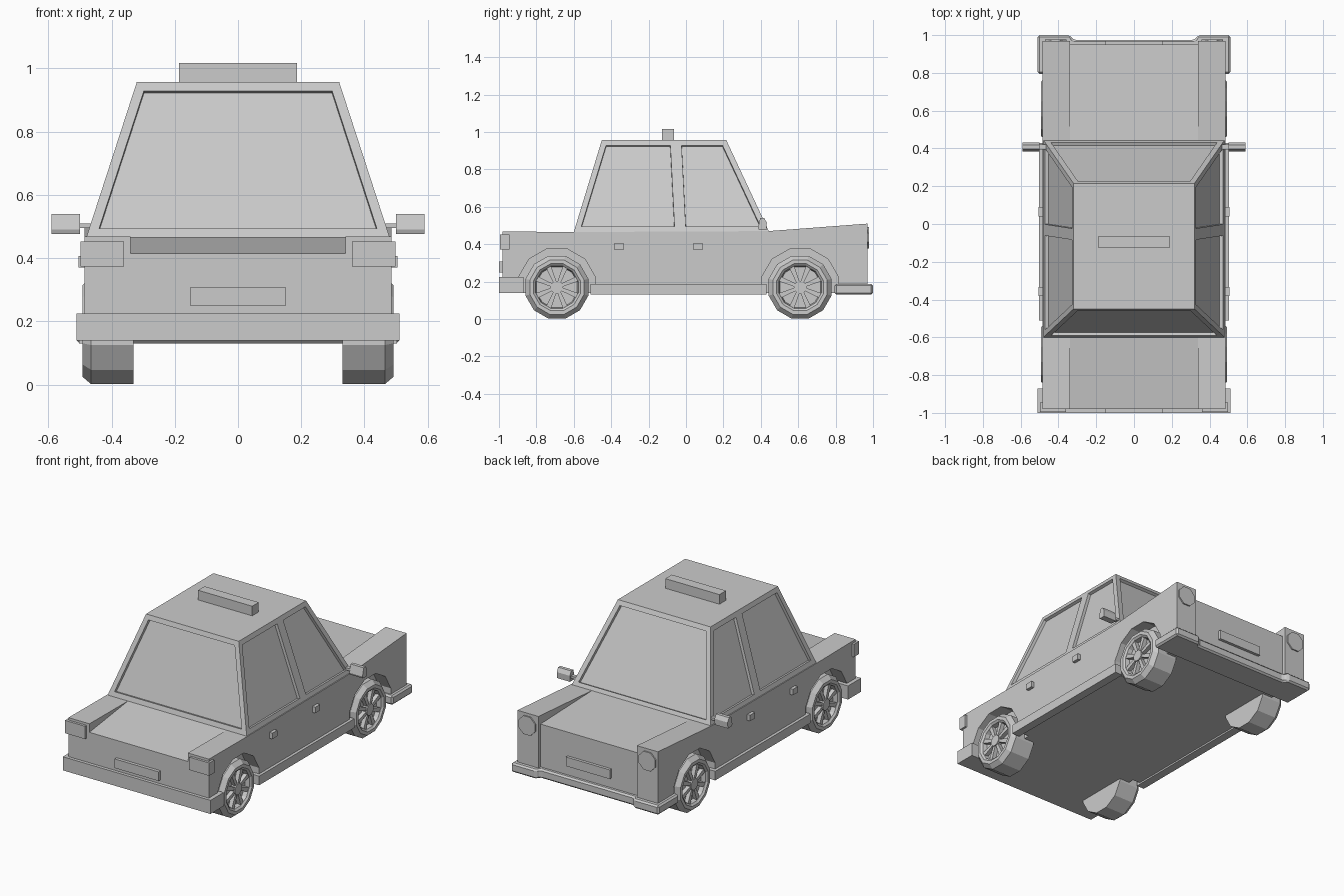
import bpy, bmesh, math
from mathutils import Vector

if "Cube" in bpy.data.objects:
    bpy.data.objects.remove(bpy.data.objects["Cube"])


def finish(name, bm, mirror=False, bevel=0):
    bmesh.ops.recalc_face_normals(bm, faces=bm.faces)
    me = bpy.data.meshes.new(name)
    bm.to_mesh(me)
    bm.free()
    ob = bpy.data.objects.new(name, me)
    bpy.context.collection.objects.link(ob)
    if bevel:
        m = ob.modifiers.new("bevel", "BEVEL")
        m.width, m.segments = bevel, 1
    if mirror:
        ob.modifiers.new("mirror", "MIRROR").use_mirror_merge = False
    return ob


def prism(bm, pts, axis, a, b):
    """Extrude a 2D outline from a to b: axis 'x' takes (y, z), 'y' (x, z), 'z' (x, y)."""
    i = "xyz".index(axis)
    rings = []
    for t in (a, b):
        ring = []
        for p in pts:
            c = list(p)
            c.insert(i, t)
            ring.append(bm.verts.new(c))
        rings.append(ring)
        bm.faces.new(ring)
    n = len(pts)
    for k in range(n):
        j = (k + 1) % n
        bm.faces.new((rings[0][k], rings[0][j], rings[1][j], rings[1][k]))


def box(name, x, y, z, mirror=False, bevel=0):
    bm = bmesh.new()
    prism(bm, [(x[0], y[0]), (x[1], y[0]), (x[1], y[1]), (x[0], y[1])], "z", *z)
    return finish(name, bm, mirror, bevel)


def ngon(cu, cv, r, n):
    return [(cu + r * math.cos(math.tau * (k + .5) / n),
             cv + r * math.sin(math.tau * (k + .5) / n)) for k in range(n)]


WHEELS = {"rear_wheel": -0.61, "front_wheel": 0.69}
AXLES = {"front_wheel": -0.69, "back_wheel": 0.61}
HUB_Z = 0.17

# Body: lower centre section between two raised side sections
bm = bmesh.new()
prism(bm, [(-.98, .14), (-.98, .415), (-.6, .465), (.44, .47), (.95, .455), (.95, .14)],
      "x", -.34, .34)
finish("body_centre", bm)

bm = bmesh.new()
for y in AXLES.values():
    prism(bm, ngon(y, HUB_Z, .212, 12), "x", .40, .60)
cutter = finish("arch_cutter", bm)
cutter.hide_render = True
cutter.hide_set(True)

bm = bmesh.new()
prism(bm, [(-.98, .14), (-.98, .468), (-.6, .465), (.44, .47), (.97, .51), (.97, .14)],
      "x", .34, .485)
side = finish("body_side", bm)
cut = side.modifiers.new("arches", "BOOLEAN")
cut.object, cut.operation, cut.solver = cutter, "DIFFERENCE", "EXACT"
side.modifiers.new("mirror", "MIRROR").use_mirror_merge = False

# Cabin: tapered shell with six recessed windows
bm = bmesh.new()
low = [(.48, -.6), (.48, -.03), (.48, .445), (-.48, .445), (-.48, -.03), (-.48, -.6)]
top = [(.32, -.45), (.32, -.055), (.32, .215), (-.32, .215), (-.32, -.055), (-.32, -.45)]
lv = [bm.verts.new((x, y, .465)) for x, y in low]
tv = [bm.verts.new((x, y, .957)) for x, y in top]
bm.faces.new(tv)
bm.faces.new(lv[::-1])
panes = []
for k in range(6):
    j = (k + 1) % 6
    panes.append(bm.faces.new((lv[k], lv[j], tv[j], tv[k])))
bmesh.ops.recalc_face_normals(bm, faces=bm.faces)
bmesh.ops.inset_individual(bm, faces=panes, thickness=.03, use_even_offset=True)
bmesh.ops.inset_individual(bm, faces=panes, thickness=.001, depth=-.018, use_even_offset=True)
finish("cabin", bm)

# Roof sign
box("roof_sign", (-.187, .187), (-.127, -.063), (.95, 1.017))

# Bumpers, sills and plates
box("front_bumper", (-.51, .51), (-1, -.87), (.14, .225))
half = [(.51, .795), (.51, 1), (.34, 1), (.32, .975)]
bm = bmesh.new()
prism(bm, half + [(-x, y) for x, y in half[::-1]], "z", .13, .188)
finish("back_bumper", bm, bevel=.01)
box("sill", (.45, .503), (-.51, .43), (.13, .187), mirror=True)
box("front_plate", (-.152, .152), (-1, -.97), (.25, .307))
box("back_plate", (-.152, .152), (.94, .968), (.25, .307))

# Lamps
box("square_lamp", (.36, .498), (-.995, -.945), (.373, .453), mirror=True)
bm = bmesh.new()
prism(bm, ngon(.415, .435, .062, 8), "y", .96, .978)
finish("round_lamp", bm, mirror=True)

# Door handles
for name, y in (("front_door_handle", -.358), ("back_door_handle", .065)):
    box(name, (.48, .505), (y - .024, y + .024), (.37, .407), mirror=True)

# Wing mirrors on short stems
bm = bmesh.new()
prism(bm, [(.385, .49), (.397, .54), (.418, .54), (.432, .515), (.43, .477), (.39, .477)],
      "x", .5, .59)
finish("wing_mirror", bm, mirror=True)
box("mirror_stem", (.44, .51), (.395, .42), (.495, .51), mirror=True)

# Wheels: lathed twelve-sided tyre and rim, eight spokes and a hub
PROFILE = [(.33, .174), (.465, .174), (.492, .15), (.492, .13), (.482, .118), (.455, .112)]
for name, y in AXLES.items():
    bm = bmesh.new()
    rings = [[bm.verts.new((x, u, v)) for u, v in ngon(y, HUB_Z, r, 12)] for x, r in PROFILE]
    for a, b in zip(rings, rings[1:]):
        for k in range(12):
            j = (k + 1) % 12
            bm.faces.new((a[k], a[j], b[j], b[k]))
    bm.faces.new(rings[0])
    bm.faces.new(rings[-1])
    finish(name, bm, mirror=True)

    bm = bmesh.new()
    prism(bm, ngon(y, HUB_Z, .036, 8), "x", .45, .486)
    for k in range(8):
        a = math.tau * (k + .5) / 8
        d, s = Vector((math.cos(a), math.sin(a))), Vector((-math.sin(a), math.cos(a)))
        c = Vector((y, HUB_Z))
        prism(bm, [tuple(c + d * r + s * w) for r, w in
                   ((.03, -.009), (.118, -.014), (.118, .014), (.03, .009))], "x", .452, .48)
    finish(name + "_spokes", bm, mirror=True)
